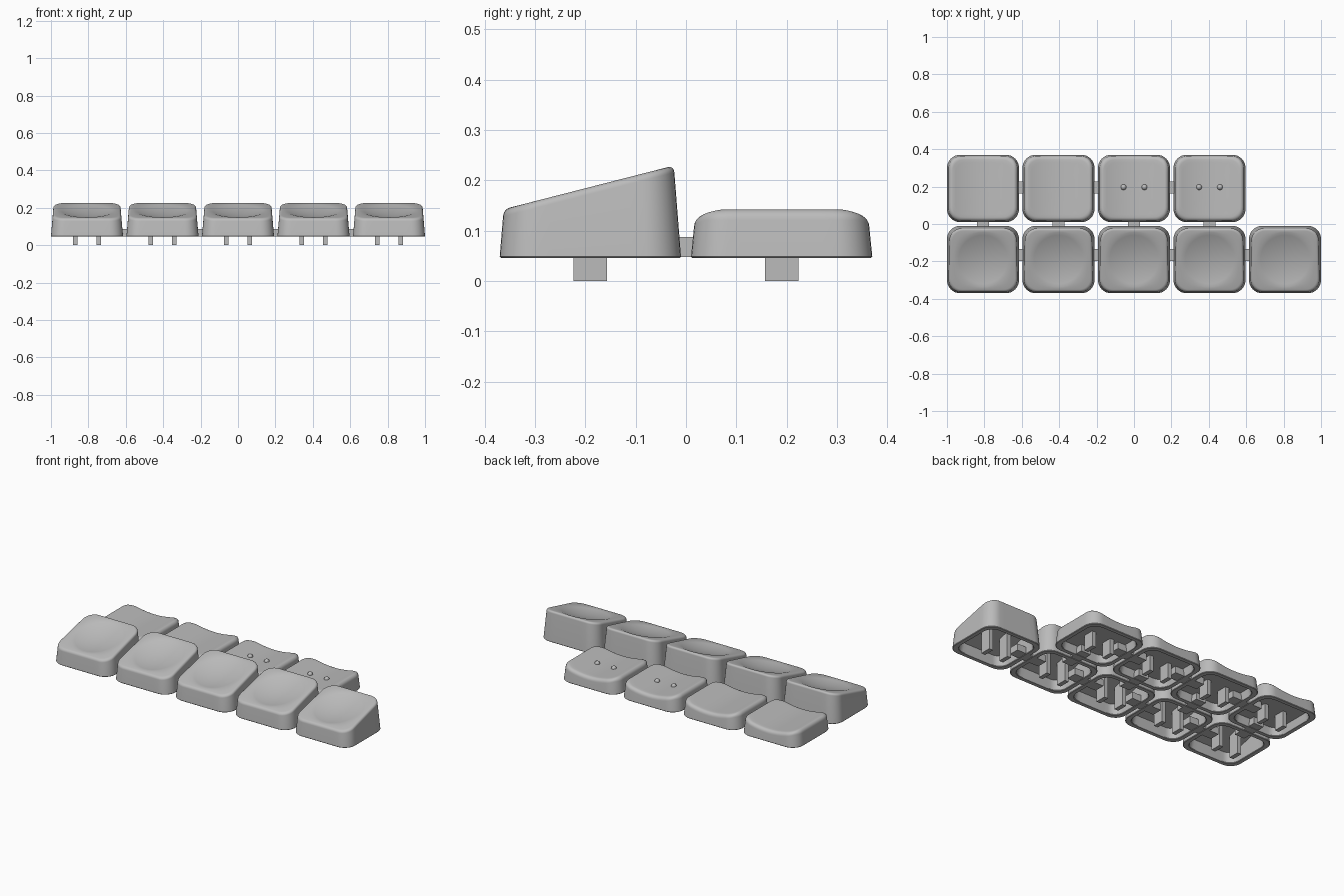
import bpy, bmesh, math
from mathutils import Vector

cube = bpy.data.objects.get("Cube")
if cube:
    bpy.data.objects.remove(cube, do_unlink=True)

GREY = (0.5, 0.5, 0.5, 1)
mat = bpy.data.materials.new("plain grey")
mat.use_nodes = True
mat.diffuse_color = GREY
mat.node_tree.nodes["Principled BSDF"].inputs["Base Color"].default_value = GREY

PITCH, ROW_Y, BASE = 0.4037, 0.19, 0.046
HX, HY, CORNER = 0.1925, 0.18, 0.07
DISH_R, DISH_DEPTH = 0.147, 0.022


def finish(bm, name, smooth=True):
    bmesh.ops.recalc_face_normals(bm, faces=bm.faces)
    mesh = bpy.data.meshes.new(name)
    bm.to_mesh(mesh)
    bm.free()
    mesh.materials.append(mat)
    obj = bpy.data.objects.new(name, mesh)
    bpy.context.collection.objects.link(obj)
    if smooth:
        bpy.ops.object.select_all(action="DESELECT")
        obj.select_set(True)
        bpy.context.view_layer.objects.active = obj
        bpy.ops.object.shade_smooth_by_angle(angle=math.radians(32))
    return obj


def outline(segs=8):
    """Rounded rectangle with evenly divided sides and corners."""
    arcs = []
    for k, (sx, sy) in enumerate([(1, 1), (-1, 1), (-1, -1), (1, -1)]):
        c = Vector((sx * (HX - CORNER), sy * (HY - CORNER)))
        angles = [(k + i / segs) * math.pi / 2 for i in range(segs + 1)]
        arcs.append([c + CORNER * Vector((math.cos(a), math.sin(a))) for a in angles])
    pts = []
    for arc, following in zip(arcs, arcs[1:] + arcs[:1]):
        pts += arc
        pts += [arc[-1].lerp(following[0], i / segs) for i in range(1, segs)]
    return pts


OUTLINE = outline()


# Top surfaces in local coordinates
def slope(x, y):
    return 0.187 + 0.256 * y


def scooped(x, y):
    d = min(1, math.hypot(x, y) / DISH_R)
    return slope(x, y) - DISH_DEPTH * (1 - d * d)


def trough(x, y):
    return 0.143 - 0.028 * (1 - min(1, abs(x) / 0.165) ** 2)


def cap(name, x0, y0, top, ceiling, fillet, round_dish):
    rings = []

    def add(points):
        rings.append([Vector(p) for p in points])

    def inset(p, amount):
        return p * (1 - amount / HX)

    # Hollow inside, from the ceiling down to the rim
    for s in (0.25, 0.55, 0.81):
        add([(p.x * s, p.y * s, ceiling(p.x * s, p.y * s)) for p in OUTLINE])
    add([(p.x * 0.85, p.y * 0.85, BASE + 0.003) for p in OUTLINE])
    add([(p.x * 0.865, p.y * 0.865, BASE) for p in OUTLINE])
    add([(p.x * 0.985, p.y * 0.985, BASE) for p in OUTLINE])
    add([(p.x, p.y, BASE + 0.003) for p in OUTLINE])
    # Tapered wall ending in a rounded upper edge
    edge = []
    for i in range(6):
        t = i / 5 * math.pi / 2
        edge = []
        for p in OUTLINE:
            lean = 0.075 * (top(p.x, p.y) - BASE)
            q = inset(p, lean + fillet * (1 - math.cos(t)))
            edge.append((q.x, q.y, top(q.x, q.y) - fillet * (1 - math.sin(t))))
        add(edge)
    # Top face: blend to a round scoop, or shrink evenly along the trough
    flat = [Vector(e[:2]) for e in edge]
    if round_dish:
        circle = [p.normalized() * DISH_R for p in flat]
        add([(*p.lerp(c, 0.5), top(*p.lerp(c, 0.5))) for p, c in zip(flat, circle)])
        flat = circle
        steps = [1 - i / 9 for i in range(9)]
    else:
        steps = [1 - i / 10 for i in range(1, 10)]
    for s in steps:
        add([(*(p * s), top(*(p * s))) for p in flat])

    bm = bmesh.new()
    loops = [[bm.verts.new(p + Vector((x0, y0, 0))) for p in r] for r in rings]
    n = len(OUTLINE)
    for a, b in zip(loops, loops[1:]):
        for i in range(n):
            j = (i + 1) % n
            bm.faces.new((a[i], a[j], b[j], b[i]))
    for loop, z in ((loops[0], ceiling(0, 0)), (loops[-1], top(0, 0))):
        c = bm.verts.new((x0, y0, z))
        for i in range(n):
            bm.faces.new((loop[i], loop[(i + 1) % n], c))
    return finish(bm, name)


def box(name, low, high):
    bm = bmesh.new()
    bmesh.ops.create_cube(bm, size=1)
    low, high = Vector(low), Vector(high)
    bmesh.ops.scale(bm, vec=high - low, verts=bm.verts)
    bmesh.ops.translate(bm, vec=(low + high) / 2, verts=bm.verts)
    return finish(bm, name, smooth=False)


def stems(name, x, y, top):
    for side, sx in (("right", -1), ("left", 1)):
        c = x + sx * 0.063
        box(f"{name}_{side}_stem", (c - 0.013, y - 0.033, 0), (c + 0.013, y + 0.033, top))


def bump(name, x, y):
    bm = bmesh.new()
    bmesh.ops.create_uvsphere(bm, u_segments=20, v_segments=12, radius=0.015)
    bmesh.ops.translate(bm, vec=(x, y, trough(x - PITCH * round(x / PITCH), 0)), verts=bm.verts)
    finish(bm, name)


# Front row: five sloped caps with round scoops
for i in range(5):
    x = (i - 2) * PITCH
    cap(f"front_cap_{i + 1}", x, -ROW_Y, scooped,
        lambda px, py: slope(px, py) - 0.045, 0.014, True)
    stems(f"front_cap_{i + 1}", x, -ROW_Y, 0.155)

# Back row: four low caps with a trough, two of them with finger bumps
for i in range(4):
    x = (i - 2) * PITCH
    cap(f"back_cap_{i + 1}", x, ROW_Y, trough, lambda px, py: 0.092, 0.022, False)
    stems(f"back_cap_{i + 1}", x, ROW_Y, 0.102)
    if i >= 2:
        for side, sx in (("right", -1), ("left", 1)):
            bump(f"back_cap_{i + 1}_{side}_bump", x + sx * 0.056, ROW_Y + 0.007)

# Connecting bars between neighbouring caps
for row, y, count in (("front", -0.166, 4), ("back", 0.194, 3)):
    for i in range(count):
        x = (i - 1.5) * PITCH
        box(f"{row}_connector_{i + 1}", (x - 0.1, y - 0.032, 0.048), (x + 0.1, y + 0.032, 0.088))
for i in range(4):
    x = (i - 2) * PITCH
    box(f"row_connector_{i + 1}", (x - 0.033, -0.08, 0.048), (x + 0.033, 0.08, 0.088))
